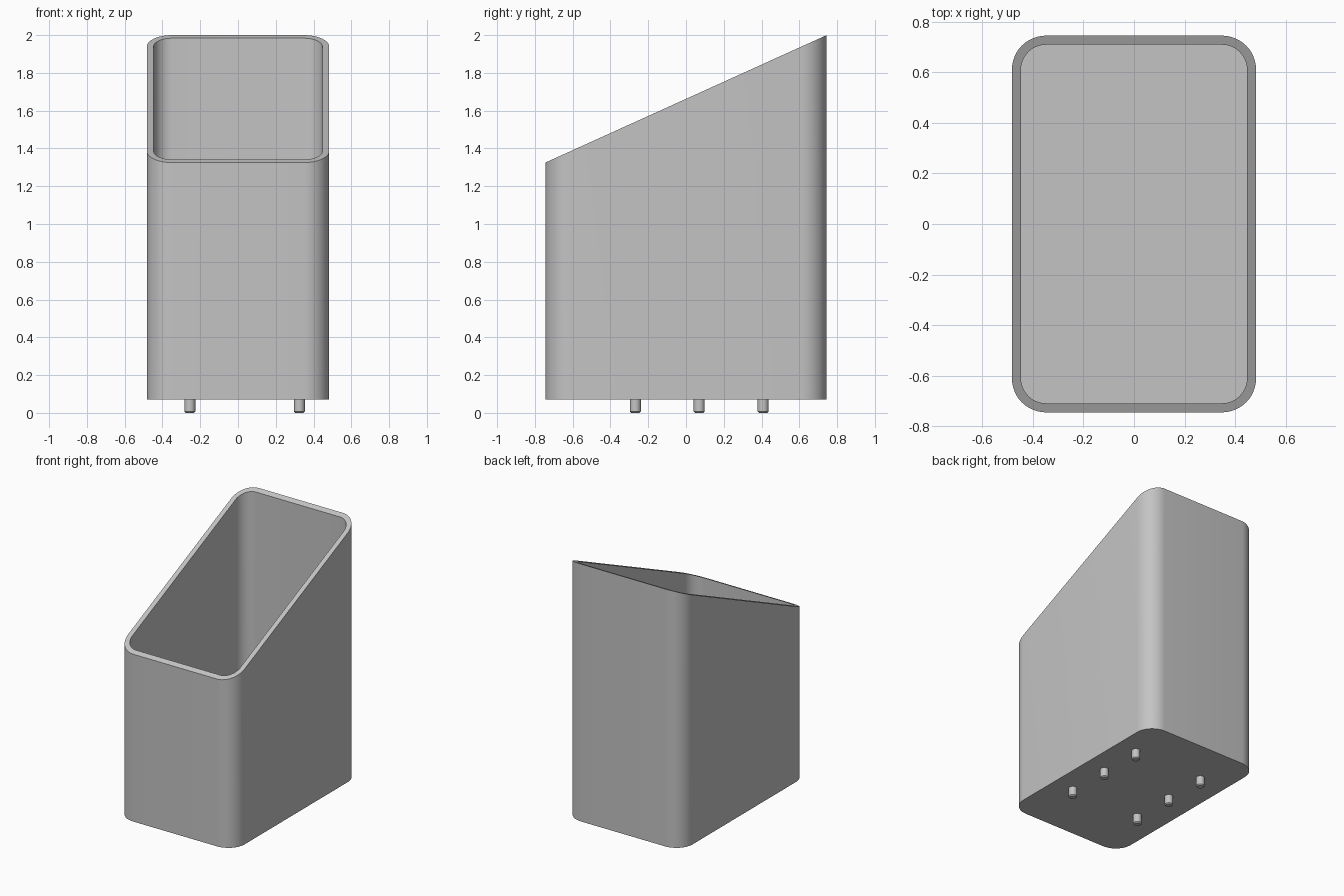
import bpy, bmesh
from math import cos, sin, pi, radians

cube = bpy.data.objects.get("Cube")
if cube:
    bpy.data.objects.remove(cube, do_unlink=True)

HALF_X, HALF_Y, CORNER = 0.483, 0.745, 0.135
WALL, BASE_Z = 0.036, 0.072
FRONT_Z, BACK_Z = 1.325, 2.0
SEGMENTS = 12

grey = bpy.data.materials.new("plain grey")
grey.use_nodes = True
colour = (0.55, 0.55, 0.55, 1)
grey.diffuse_color = colour
grey.node_tree.nodes["Principled BSDF"].inputs["Base Color"].default_value = colour


def finish(bm, name):
    """Turn a bmesh into a shaded, coloured object."""
    bmesh.ops.recalc_face_normals(bm, faces=bm.faces)
    mesh = bpy.data.meshes.new(name)
    bm.to_mesh(mesh)
    bm.free()
    mesh.materials.append(grey)
    obj = bpy.data.objects.new(name, mesh)
    bpy.context.collection.objects.link(obj)
    bpy.ops.object.select_all(action='DESELECT')
    obj.select_set(True)
    bpy.context.view_layer.objects.active = obj
    bpy.ops.object.shade_smooth_by_angle(angle=radians(35))
    return obj


def rounded_outline(inset):
    """Rounded rectangle as a list of (x, y)."""
    r = CORNER - inset
    points = []
    for i, (sx, sy) in enumerate([(1, 1), (-1, 1), (-1, -1), (1, -1)]):
        for s in range(SEGMENTS + 1):
            a = (i + s / SEGMENTS) * pi / 2
            points.append((sx * (HALF_X - CORNER) + r * cos(a),
                           sy * (HALF_Y - CORNER) + r * sin(a)))
    return points


def rim_height(y):
    return FRONT_Z + (BACK_Z - FRONT_Z) * (y + HALF_Y) / (2 * HALF_Y)


# Hollow holder with a sloping rim: outer wall, rim, inner wall, floor
bm = bmesh.new()
outer, inner = rounded_outline(0), rounded_outline(WALL)
rings = [
    [bm.verts.new((x, y, BASE_Z)) for x, y in outer],
    [bm.verts.new((x, y, rim_height(y))) for x, y in outer],
    [bm.verts.new((x, y, rim_height(y))) for x, y in inner],
    [bm.verts.new((x, y, BASE_Z + WALL)) for x, y in inner],
]
for low, high in zip(rings, rings[1:]):
    for i in range(len(low)):
        j = (i + 1) % len(low)
        bm.faces.new((low[i], low[j], high[j], high[i]))
bm.faces.new(rings[0])
bm.faces.new(rings[-1])
finish(bm, "holder_body")


# Locating pegs under the base, with a chamfered tip
def peg(name, x, y, radius=0.029, chamfer=0.007):
    bm = bmesh.new()
    height = BASE_Z + 0.01
    bmesh.ops.create_cone(bm, cap_ends=True, segments=32, radius1=radius,
                          radius2=radius, depth=height)
    tip = [e for e in bm.edges if all(v.co.z < 0 for v in e.verts)]
    bmesh.ops.bevel(bm, geom=tip, offset=chamfer, segments=1, affect='EDGES')
    bmesh.ops.translate(bm, verts=bm.verts, vec=(x, y, height / 2))
    finish(bm, name)


for side, x in (("right", -0.255), ("left", 0.325)):
    for place, y in (("front", -0.268), ("middle", 0.07), ("back", 0.408)):
        peg(f"peg_{place}_{side}", x, y)
